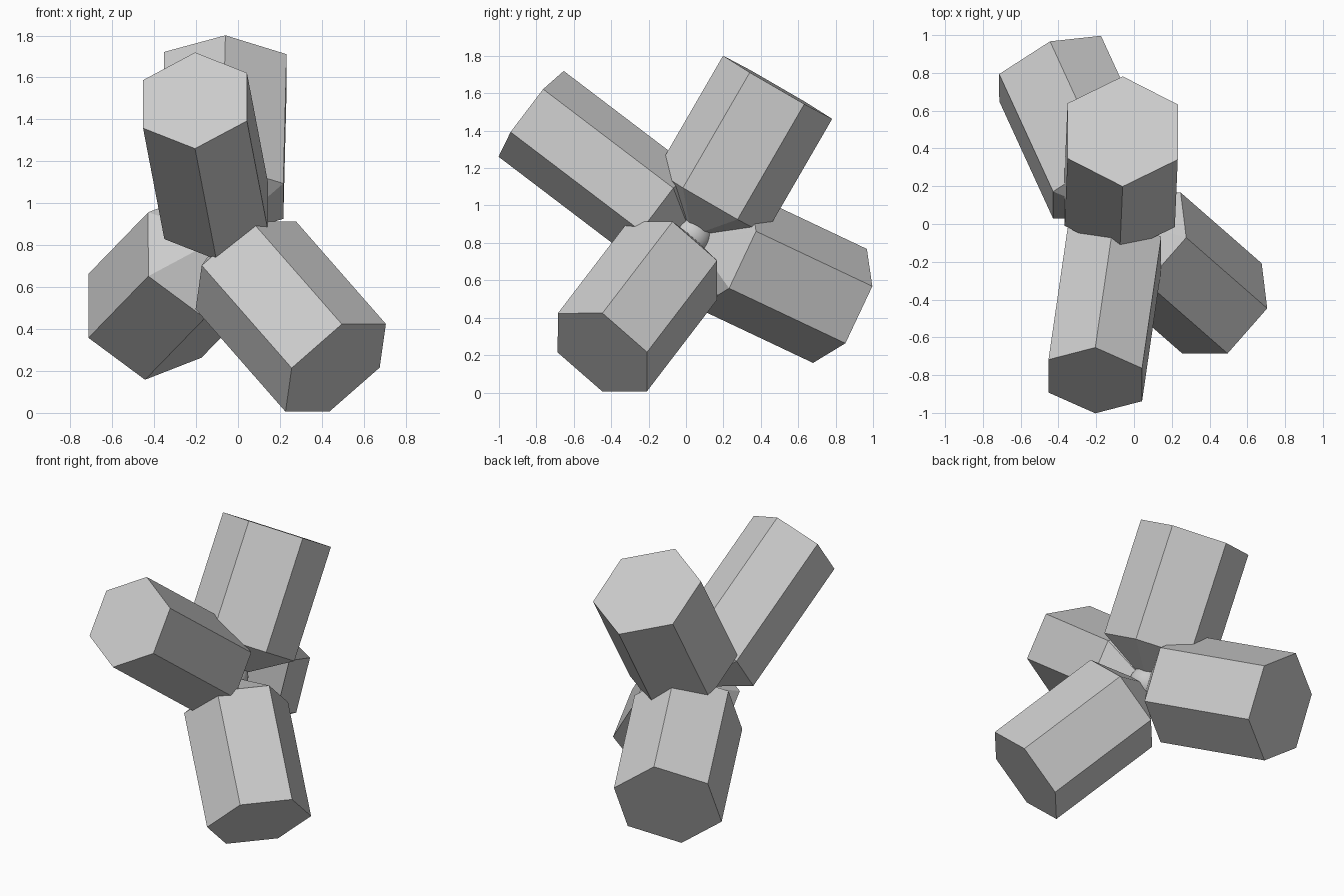
import bpy, bmesh, math
from mathutils import Vector

if "Cube" in bpy.data.objects:
    bpy.data.objects.remove(bpy.data.objects["Cube"], do_unlink=True)

HUB = Vector((-0.08, 0.03, 0.838))   # where all arm axes meet
INNER = 0.205                        # hub to the start of each straight arm
SIDES = 6

grey = bpy.data.materials.new("light_grey")
grey.use_nodes = True
grey.diffuse_color = (0.6, 0.6, 0.6, 1)
grey.node_tree.nodes["Principled BSDF"].inputs["Base Color"].default_value = (0.6, 0.6, 0.6, 1)


def finish(bm, name):
    bmesh.ops.recalc_face_normals(bm, faces=bm.faces)
    mesh = bpy.data.meshes.new(name)
    bm.to_mesh(mesh)
    bm.free()
    mesh.materials.append(grey)
    obj = bpy.data.objects.new(name, mesh)
    bpy.context.collection.objects.link(obj)
    return obj


def hex_arm(name, end, corner, radius):
    """Hexagonal prism ending at 'end', pointed towards the hub."""
    end = Vector(end)
    axis = (end - HUB).normalized()
    u = Vector(corner)
    u = (u - axis * u.dot(axis)).normalized()
    v = axis.cross(u)
    bm = bmesh.new()

    def ring(centre):
        angles = [math.tau * i / SIDES for i in range(SIDES)]
        return [bm.verts.new(centre + radius * (u * math.cos(a) + v * math.sin(a))) for a in angles]

    tip = bm.verts.new(HUB)
    inner = ring(HUB + axis * INNER)
    outer = ring(end)
    for i in range(SIDES):
        j = (i + 1) % SIDES
        bm.faces.new((tip, inner[j], inner[i]))
        bm.faces.new((inner[i], inner[j], outer[j], outer[i]))
    bm.faces.new(outer)
    return finish(bm, name)


# Four arms: end centre, direction of one corner, radius
hex_arm("upper_front_arm", (-0.205, -0.828, 1.49), (0, 0.175, 0.23), 0.288)
hex_arm("upper_back_arm", (-0.06, 0.49, 1.632), (0, -0.29, 0.172), 0.337)
hex_arm("lower_back_arm", (-0.444, 0.823, 0.463), (0.27, 0.175, 0.105), 0.337)
hex_arm("lower_front_arm", (0.466, -0.447, 0.215), (0.033, -0.245, 0.208), 0.318)

# Small smooth ball at the hub
bm = bmesh.new()
bmesh.ops.create_uvsphere(bm, u_segments=32, v_segments=16, radius=0.11)
bmesh.ops.translate(bm, verts=bm.verts, vec=HUB)
for face in bm.faces:
    face.smooth = True
finish(bm, "hub_ball")
